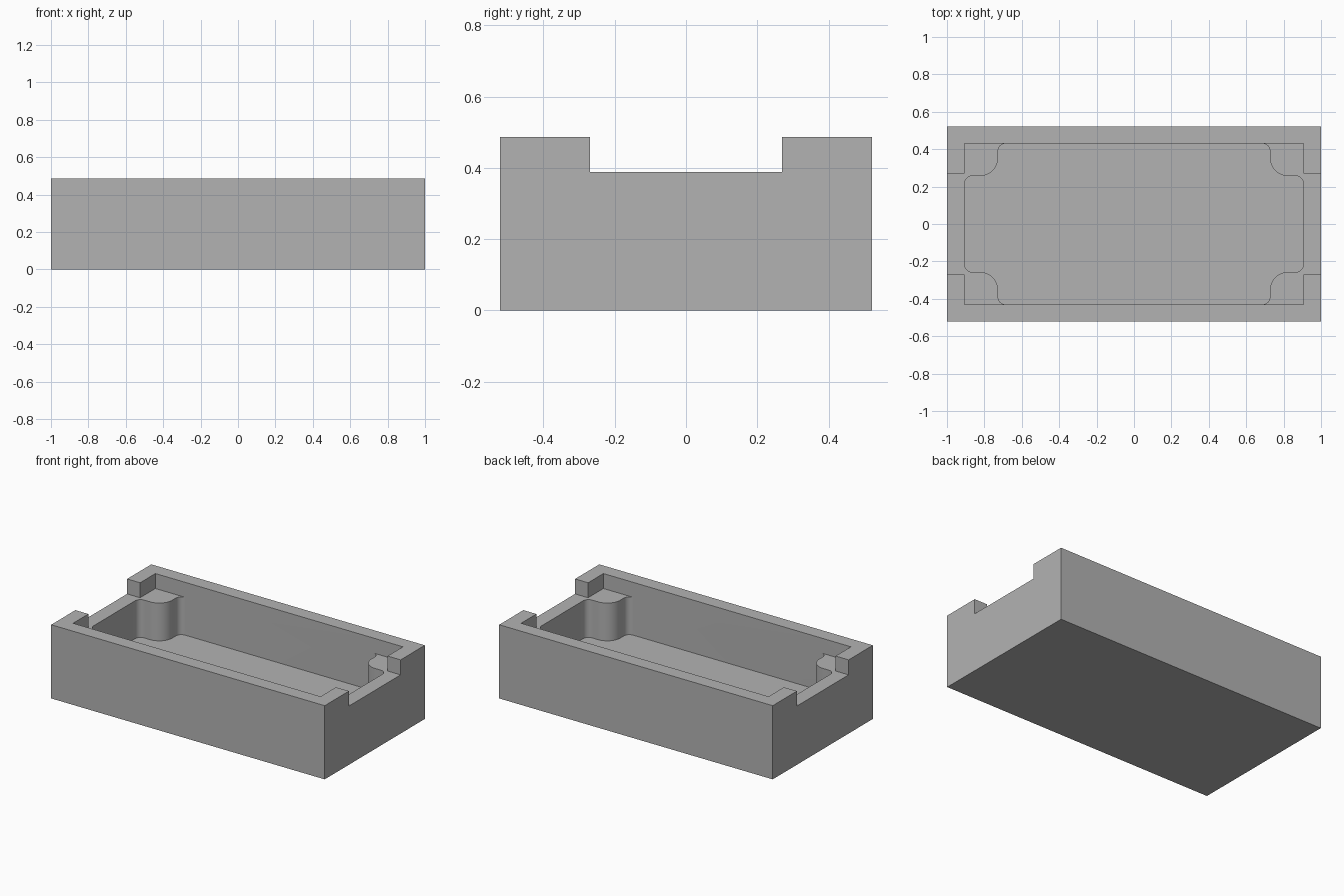
import bpy
import bmesh
from math import cos, sin, pi

cube = bpy.data.objects.get("Cube")
if cube:
    bpy.data.objects.remove(cube, do_unlink=True)

LENGTH, WIDTH, HEIGHT = 2.0, 1.045, 0.487
IN_X, IN_Y = 0.905, 0.43          # inner half sizes of the pocket
FLOOR, LEDGE = 0.138, 0.388       # pocket floor, post tops and end notches
NOTCH = 0.27                      # half width of the end notches
POST_X, POST_Y, POST_R, FILLET = 0.823, 0.353, 0.096, 0.04

grey = bpy.data.materials.new("plain grey")
grey.use_nodes = True
grey.diffuse_color = (0.45, 0.45, 0.45, 1)
grey.node_tree.nodes["Principled BSDF"].inputs["Base Color"].default_value = grey.diffuse_color


def prism(name, outline, z0, z1):
    """Extrude a closed counter-clockwise outline from z0 to z1."""
    bm = bmesh.new()
    face = bm.faces.new([bm.verts.new((x, y, z0)) for x, y in outline])
    top = bmesh.ops.extrude_face_region(bm, geom=[face])["geom"]
    verts = [v for v in top if isinstance(v, bmesh.types.BMVert)]
    bmesh.ops.translate(bm, verts=verts, vec=(0, 0, z1 - z0))
    bmesh.ops.recalc_face_normals(bm, faces=bm.faces)
    mesh = bpy.data.meshes.new(name)
    bm.to_mesh(mesh)
    bm.free()
    mesh.materials.append(grey)
    obj = bpy.data.objects.new(name, mesh)
    bpy.context.collection.objects.link(obj)
    return obj


def rectangle(hx, hy):
    return [(-hx, -hy), (hx, -hy), (hx, hy), (-hx, hy)]


def arc(cx, cy, r, start, end, steps):
    angles = [start + (end - start) * i / steps for i in range(steps + 1)]
    return [(cx + r * cos(a), cy + r * sin(a)) for a in angles]


# Pocket outline: one corner stepped around its rounded post, then mirrored
inner_x, inner_y = POST_X - POST_R, POST_Y - POST_R
corner = arc(IN_X - FILLET, inner_y - FILLET, FILLET, 0, pi / 2, 8)
corner += arc(POST_X, POST_Y, POST_R, 1.5 * pi, pi, 16)
corner += arc(inner_x - FILLET, IN_Y - FILLET, FILLET, 0, pi / 2, 8)
half = corner + [(-x, y) for x, y in reversed(corner)]
pocket_outline = half + [(x, -y) for x, y in reversed(half)]

# Solid block, and the shapes removed from it
tray = prism("tray", rectangle(LENGTH / 2, WIDTH / 2), 0, HEIGHT)
cutters = [
    prism("upper_pocket_cutter", rectangle(IN_X, IN_Y), LEDGE, HEIGHT + 0.1),
    prism("end_notch_cutter", rectangle(LENGTH / 2 + 0.1, NOTCH), LEDGE, HEIGHT + 0.1),
    prism("lower_pocket_cutter", pocket_outline, FLOOR, HEIGHT + 0.1),
]

bpy.ops.object.select_all(action="DESELECT")
tray.select_set(True)
bpy.context.view_layer.objects.active = tray
for cutter in cutters:
    cutter.hide_render = True
    cut = tray.modifiers.new(cutter.name, "BOOLEAN")
    cut.operation = "DIFFERENCE"
    cut.solver = "EXACT"
    cut.object = cutter
    bpy.ops.object.modifier_apply(modifier=cut.name)
    bpy.data.objects.remove(cutter, do_unlink=True)

# Smooth posts and fillets, sharp block edges
bpy.ops.object.shade_smooth_by_angle(angle=pi / 6)
